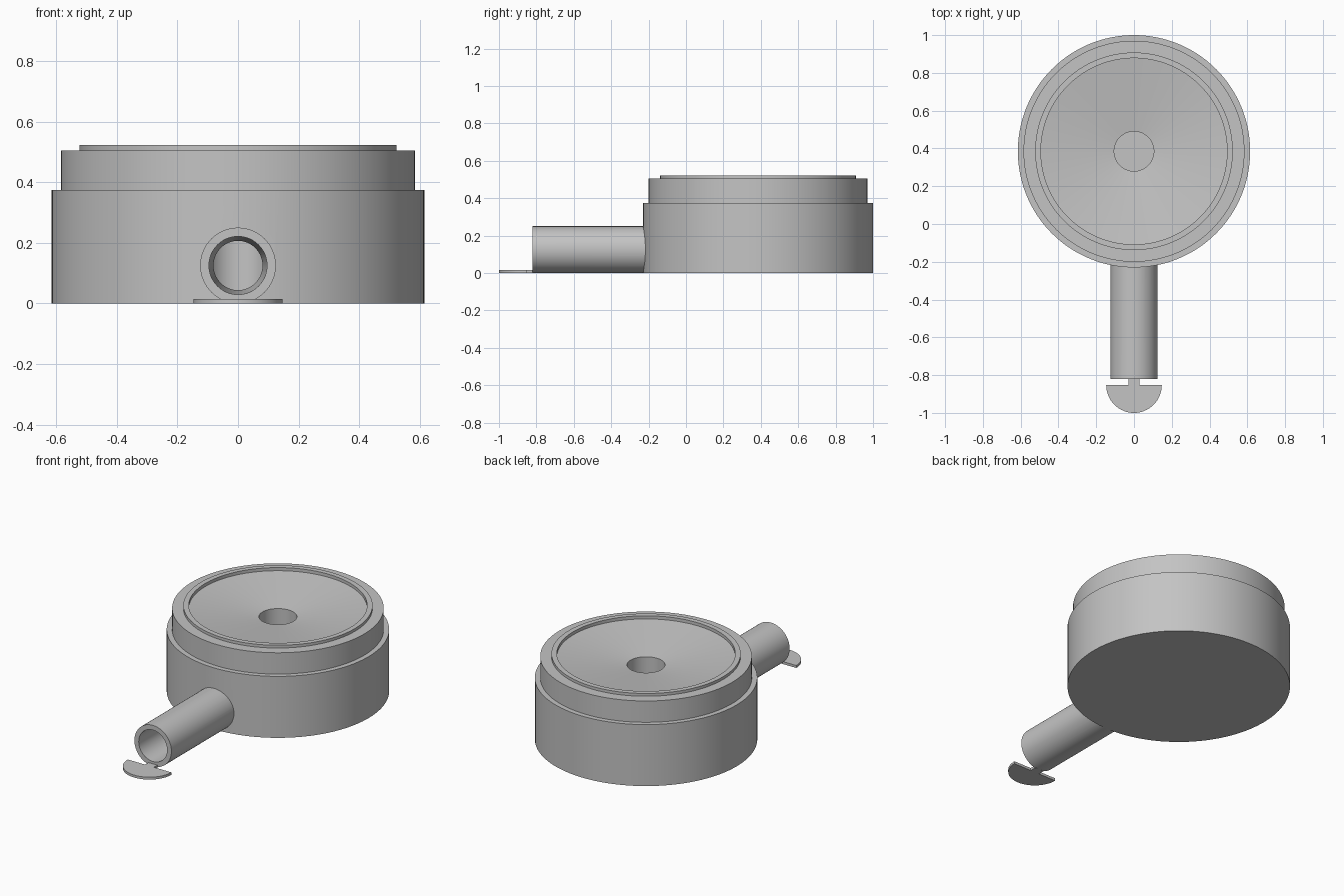
import bpy
import bmesh
from math import pi, sin, cos
from mathutils import Matrix

if "Cube" in bpy.data.objects:
    bpy.data.objects.remove(bpy.data.objects["Cube"], do_unlink=True)

CY = 0.385          # centre of the round body
PIPE_Z = 0.125      # height of the pipe axis
PIPE_END = -0.82    # open end of the pipe

grey = bpy.data.materials.new("plain grey")
grey.use_nodes = True
colour = (0.55, 0.55, 0.55, 1)
grey.diffuse_color = colour
grey.node_tree.nodes["Principled BSDF"].inputs["Base Color"].default_value = colour


def add_object(name, bm):
    bmesh.ops.recalc_face_normals(bm, faces=bm.faces)
    mesh = bpy.data.meshes.new(name)
    bm.to_mesh(mesh)
    bm.free()
    mesh.materials.append(grey)
    obj = bpy.data.objects.new(name, mesh)
    bpy.context.collection.objects.link(obj)
    return obj


def lathe(name, profile, steps=128):
    """Spin a closed radius/height profile about the body axis."""
    bm = bmesh.new()
    verts = [bm.verts.new((r, 0, z)) for r, z in profile]
    edges = [bm.edges.new(pair) for pair in zip(verts, verts[1:])]
    bmesh.ops.spin(bm, geom=verts + edges, cent=(0, 0, 0), axis=(0, 0, 1),
                   angle=2 * pi, steps=steps)
    bmesh.ops.remove_doubles(bm, verts=bm.verts, dist=0.0001)
    bmesh.ops.translate(bm, verts=bm.verts, vec=(0, CY, 0))
    return add_object(name, bm)


def rod(name, y0, y1, r0, r1):
    """Round rod along y, with radius r0 at y0 and r1 at y1."""
    bm = bmesh.new()
    turn = Matrix.Translation((0, (y0 + y1) / 2, PIPE_Z)) @ Matrix.Rotation(-pi / 2, 4, "X")
    bmesh.ops.create_cone(bm, cap_ends=True, segments=64, radius1=r0, radius2=r1,
                          depth=y1 - y0, matrix=turn)
    return add_object(name, bm)


def combine(target, tool, operation):
    mod = target.modifiers.new(operation.lower(), "BOOLEAN")
    mod.operation = operation
    mod.solver = "EXACT"
    mod.object = tool
    bpy.context.view_layer.update()
    graph = bpy.context.evaluated_depsgraph_get()
    result = bpy.data.meshes.new_from_object(target.evaluated_get(graph))
    target.modifiers.clear()
    target.data = result
    bpy.data.objects.remove(tool, do_unlink=True)


# Stepped round body with raised lip, shallow dish and centre well
body = lathe("body_and_pipe", [
    (0, 0), (0.615, 0), (0.615, 0.375), (0.585, 0.375), (0.585, 0.505),
    (0.523, 0.505), (0.523, 0.522), (0.493, 0.522), (0.493, 0.503),
    (0.105, 0.453), (0.105, 0.03), (0, 0.03)])

# Pipe joined to the body, then bored through to the well
combine(body, rod("pipe", PIPE_END, 0, 0.125, 0.125), "UNION")
combine(body, rod("bore", PIPE_END - 0.01, CY, 0.096, 0.08), "DIFFERENCE")

# Flat half-round tab with a short neck under the pipe opening
bm = bmesh.new()
tab_y, radius, neck = -0.853, 0.147, 0.03
outline = [(radius * cos(pi + pi * i / 32), tab_y + radius * sin(pi + pi * i / 32))
           for i in range(33)]
outline += [(neck, tab_y), (neck, PIPE_END + 0.005), (-neck, PIPE_END + 0.005), (-neck, tab_y)]
face = bm.faces.new([bm.verts.new((x, y, 0)) for x, y in outline])
top = bmesh.ops.extrude_face_region(bm, geom=[face])["geom"]
bmesh.ops.translate(bm, vec=(0, 0, 0.015),
                    verts=[v for v in top if isinstance(v, bmesh.types.BMVert)])
tab = add_object("tab", bm)

# Smooth curved walls, crisp rims
bpy.ops.object.select_all(action="DESELECT")
for obj in (body, tab):
    obj.select_set(True)
bpy.context.view_layer.objects.active = body
bpy.ops.object.shade_smooth_by_angle(angle=pi / 6)
